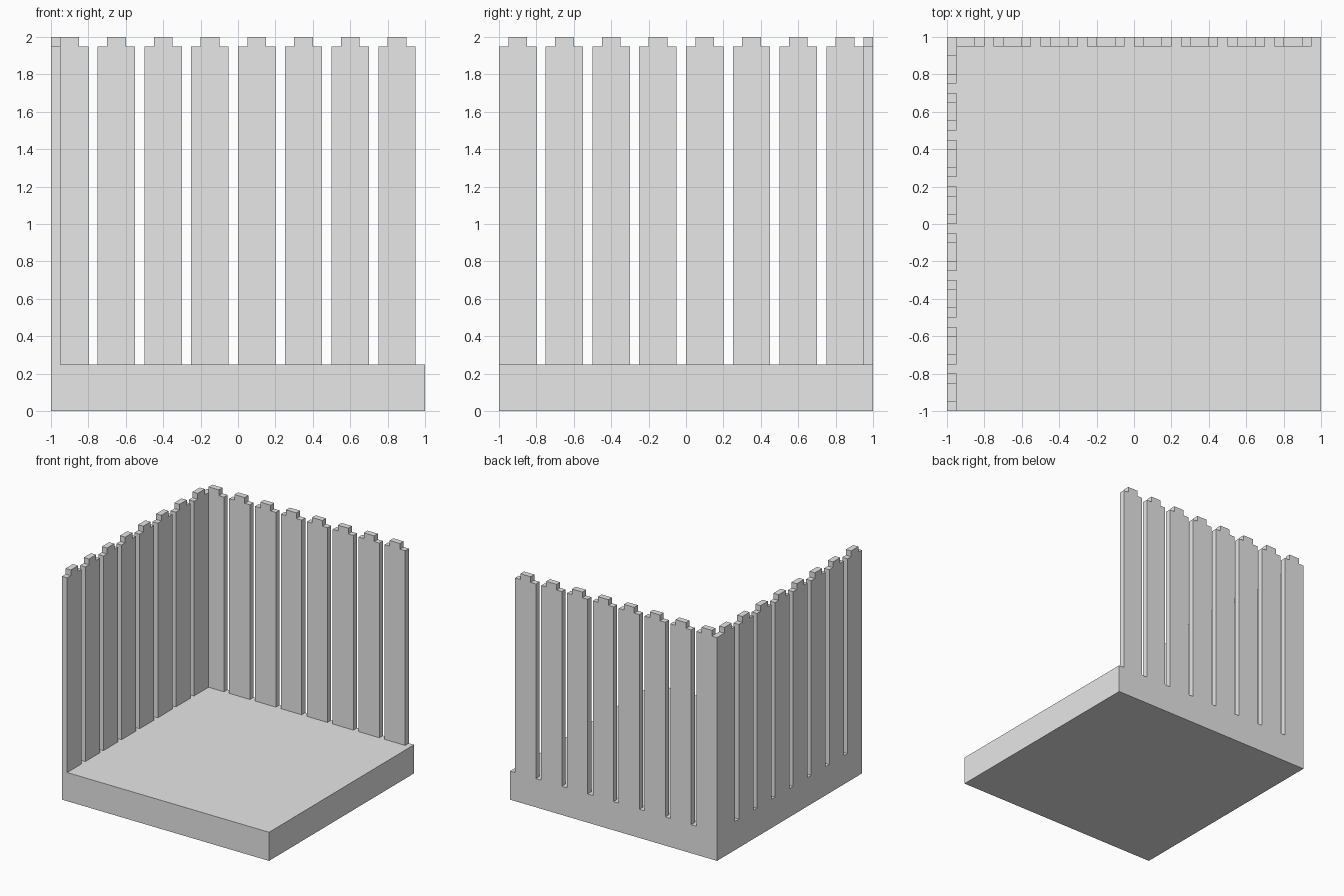
import bpy
import bmesh
from mathutils import Matrix
from math import pi

cube = bpy.data.objects.get("Cube")
if cube:
    bpy.data.objects.remove(cube, do_unlink=True)

# Single light grey material
grey = bpy.data.materials.new("light grey")
grey.use_nodes = True
color = (0.8, 0.8, 0.8, 1)
grey.diffuse_color = color
grey.node_tree.nodes["Principled BSDF"].inputs["Base Color"].default_value = color

BASE_H, SHOULDER, TOP = 0.25, 1.95, 2.0
WIDTH, PITCH, THICK, COUNT = 0.2, 0.25, 0.05, 8


def extruded(name, profile, depth, matrix=Matrix()):
    """Profile of (x, z) points extruded along +y, then placed by matrix."""
    bm = bmesh.new()
    face = bm.faces.new([bm.verts.new((x, 0, z)) for x, z in profile])
    result = bmesh.ops.extrude_face_region(bm, geom=[face])
    verts = [v for v in result["geom"] if isinstance(v, bmesh.types.BMVert)]
    bmesh.ops.translate(bm, verts=verts, vec=(0, depth, 0))
    bmesh.ops.transform(bm, matrix=matrix, verts=bm.verts)
    bmesh.ops.recalc_face_normals(bm, faces=bm.faces)
    mesh = bpy.data.meshes.new(name)
    bm.to_mesh(mesh)
    bm.free()
    mesh.materials.append(grey)
    obj = bpy.data.objects.new(name, mesh)
    bpy.context.collection.objects.link(obj)
    return obj


# Floor slab
extruded("floor_slab", [(-1, 0), (1, 0), (1, BASE_H), (-1, BASE_H)], 2,
         Matrix.Translation((0, -1, 0)))

# Stepped plank outline: shoulders with a narrower raised tip
step = WIDTH / 4
plank = [(0, BASE_H), (WIDTH, BASE_H), (WIDTH, SHOULDER),
         (WIDTH - step, SHOULDER), (WIDTH - step, TOP),
         (step, TOP), (step, SHOULDER), (0, SHOULDER)]

# Two rows of planks, along the back edge and the right-hand edge
for i in range(COUNT):
    start = -1 + i * PITCH
    extruded(f"back_plank_{i + 1}", plank, THICK,
             Matrix.Translation((start, 1 - THICK, 0)))
    extruded(f"side_plank_{i + 1}", plank, THICK,
             Matrix.Translation((-1 + THICK, start, 0)) @ Matrix.Rotation(pi / 2, 4, "Z"))
